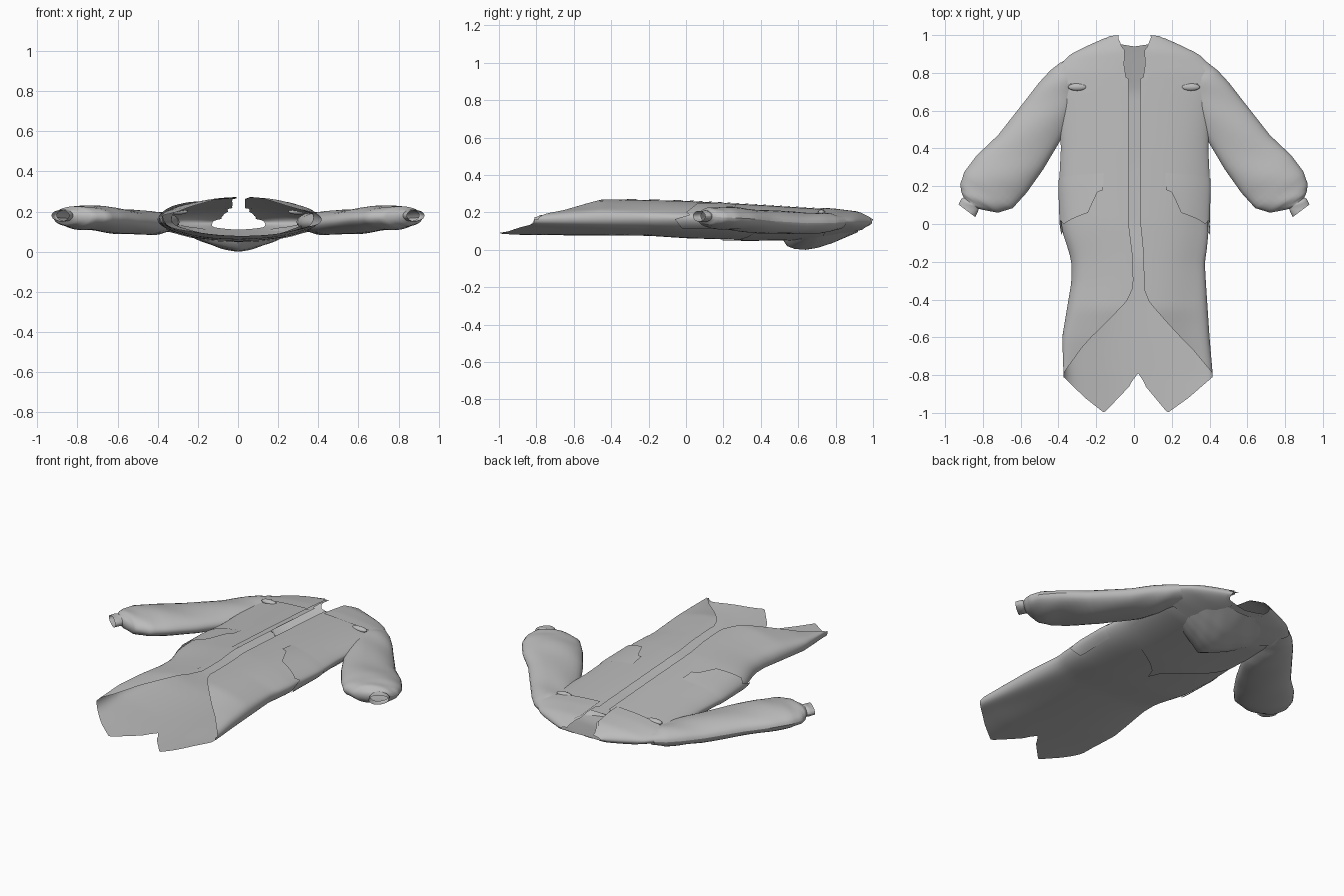
import bpy
from math import sin, cos, pi, sqrt

if "Cube" in bpy.data.objects:
    bpy.data.objects.remove(bpy.data.objects["Cube"])

cloth = bpy.data.materials.new("grey_cloth")
cloth.use_nodes = True
GREY = (0.5, 0.5, 0.5, 1)
cloth.diffuse_color = GREY
cloth.node_tree.nodes["Principled BSDF"].inputs["Base Color"].default_value = GREY


def lerp(table, k):
    """Piecewise linear lookup in (key, value) pairs with rising keys."""
    if k <= table[0][0]:
        return table[0][1]
    for (a, va), (b, vb) in zip(table, table[1:]):
        if k <= b:
            return va + (vb - va) * (k - a) / (b - a)
    return table[-1][1]


def sheet(name, fn, nu, nv):
    """Cloth surface from fn(u, v), u and v in 0..1."""
    verts = [fn(i / nu, j / nv) for j in range(nv + 1) for i in range(nu + 1)]
    row = nu + 1
    faces = [(j * row + i, j * row + i + 1, (j + 1) * row + i + 1, (j + 1) * row + i)
             for j in range(nv) for i in range(nu)]
    me = bpy.data.meshes.new(name)
    me.from_pydata(verts, [], faces)
    me.materials.append(cloth)
    ob = bpy.data.objects.new(name, me)
    bpy.context.collection.objects.link(ob)
    bpy.ops.object.select_all(action="DESELECT")
    ob.select_set(True)
    bpy.context.view_layer.objects.active = ob
    bpy.ops.object.shade_smooth_by_angle(angle=0.7)


# Body envelope along the length of the coat
WIDTH = [(-1, .39), (-.8, .395), (-.6, .39), (-.3, .355), (-.2, .353), (-.05, .385),
         (.2, .4), (.4, .39), (.7, .40), (.8, .385), (.9, .31), (.95, .22), (1, .12)]
SHIFT = [(-1, .01), (-.8, .022), (-.6, .01), (-.3, .025), (-.15, .02), (0, .003)]
BACK = [(-1, .08), (-.2, .075), (0, .062), (.3, .053), (.7, .055), (.9, .1), (1, .125)]
FRONT = [(-.8, .2), (-.62, .243), (-.45, .272), (0, .262), (.4, .24), (.8, .215),
         (.92, .2), (1, .17)]
MID = [(-1, .17), (.7, .16), (1, .145)]

# Hem and neck edges by sideways fraction
BACK_HEM = [(0, -.79), (.09, -.84), (.11, -.86), (.43, -1), (.7, -.92), (1, -.81)]
FRONT_HEM = [(.08, -.34), (.16, -.41), (.75, -.66), (1, -.79)]
FRONT_NECK = [(.08, .77), (.13, .78), (.19, .92), (.4, .965), (.7, 1), (1, .995)]
BACK_NECK = [(0, .94), (.6, .96), (1, .995)]


def body_point(a, y, off=0.0):
    """Point on the body; a = 0 is mid back, a = +-pi is mid front."""
    zm = lerp(MID, y)
    w = lerp(WIDTH, y) + off
    h = (zm - lerp(BACK, y) if cos(a) > 0 else lerp(FRONT, y) - zm) + off
    fold = .006 * sin(5 * a + 3 * y) * sin(a) ** 2 * max(0, .7 - y)
    return (lerp(SHIFT, y) + w * sin(a), y, zm - h * cos(a) + fold)


def edges(a):
    s = abs(sin(a))
    return (lerp(BACK_NECK, s), lerp(BACK_HEM, s)) if cos(a) > 0 else \
           (lerp(FRONT_NECK, s), lerp(FRONT_HEM, s))


def coat(u, v):
    a = (u * 2 - 1) * (pi - .08)
    top, hem = edges(a)
    return body_point(a, top + (hem - top) * v)


sheet("coat_body", coat, 160, 48)

# Sleeves: centre x, centre y, half width, half thickness, centre z
SLEEVE = [(.34, .82, .06, .035, .148), (.37, .76, .09, .05, .145), (.41, .68, .115, .056, .143),
          (.47, .57, .135, .06, .142), (.60, .38, .15, .062, .153), (.70, .265, .165, .062, .165),
          (.77, .18, .16, .06, .17), (.82, .135, .125, .052, .173), (.85, .12, .08, .042, .175),
          (.862, .11, .05, .028, .18), (.87, .10, .055, .03, .18), (.885, .07, .055, .028, .18)]


def sleeve(side):
    tables = [[(i, s[k]) for i, s in enumerate(SLEEVE)] for k in range(5)]

    def fn(u, v):
        t = v * (len(SLEEVE) - 1)
        x, y, r, h, z = (lerp(tb, t) for tb in tables)
        c = cos(u * 2 * pi) * r
        ridge = 1 + .05 * sin(u * 6 * pi + t * 3)
        return (side * (x + .8 * c), y + .6 * c, z + h * sin(u * 2 * pi) * ridge)
    return fn


for side, tag in ((1, "left"), (-1, "right")):
    sheet(tag + "_sleeve", sleeve(side), 28, 44)

    # Shoulder cape wrapping from the front over the shoulder
    def cape(u, v, side=side):
        a = side * (pi - .14 - u * (pi - .5))
        s = abs(sin(a))
        top = edges(a)[0] - .01
        hem = .73 + .03 * s ** 4
        x, y, z = body_point(a, top + (hem - top) * v, .006)
        return (x + side * .06 * v * s ** 4, y, z)
    sheet(tag + "_shoulder_cape", cape, 40, 12)

    # Front placket strip along the opening
    def placket(u, v, side=side):
        y = .73 - v * 1.06
        a = pi - (.034 + u * .03) / lerp(WIDTH, y)
        return body_point(side * a, y, .003)
    sheet(tag + "_placket", placket, 2, 20)

    # Pointed hip flap around the side of the waist
    def flap(u, v, side=side):
        a = side * (pi - .42 - u * 1.6)
        top = .27 - .04 * u
        hem = lerp([(0, .18), (.05, .17), (.15, .06), (.5, 0), (.6, .02), (.75, -.06),
                    (1, -.02)], u)
        return body_point(a, top + (hem - top) * v, .003 + .007 * v)
    sheet(tag + "_hip_flap", flap, 20, 8)

    # Small knotted clasp on the chest
    bpy.ops.mesh.primitive_uv_sphere_add(segments=12, ring_count=8, radius=1,
                                         location=(side * .3, .725, .2))
    clasp = bpy.context.object
    clasp.name = tag + "_clasp"
    clasp.scale = (.05, .02, .015)
    clasp.data.materials.append(cloth)
    bpy.ops.object.shade_smooth_by_angle()


# Back overlay panel with a pointed lower edge
def back_panel(u, v):
    t = u * 2 - 1
    hem = .12 + .28 * sqrt(abs(t))
    return body_point(t * 1.15, .8 + (hem - .8) * v, .005)


sheet("back_panel", back_panel, 32, 14)

# Draped hood hanging from the shoulders, its keel given by length
KEEL = [(.52, .05), (.54, .02), (.58, .005), (.64, 0), (.7, .01), (.78, .035),
        (.85, .065), (.92, .095)]


def hood(u, v):
    t = u * 2 - 1
    keel_y = .92 - .4 * v
    y = .92 - .06 * t * t - (.4 - .2 * abs(t)) * v
    low = lerp(KEEL, keel_y)
    fold = .004 * sin(9 * t + 7 * v) ** 2 * (1 - t * t)
    return (.37 * t, y, low + (.15 - low) * abs(t) ** 1.55 + fold * min(1, abs(t) * 3))


sheet("hood", hood, 36, 20)
